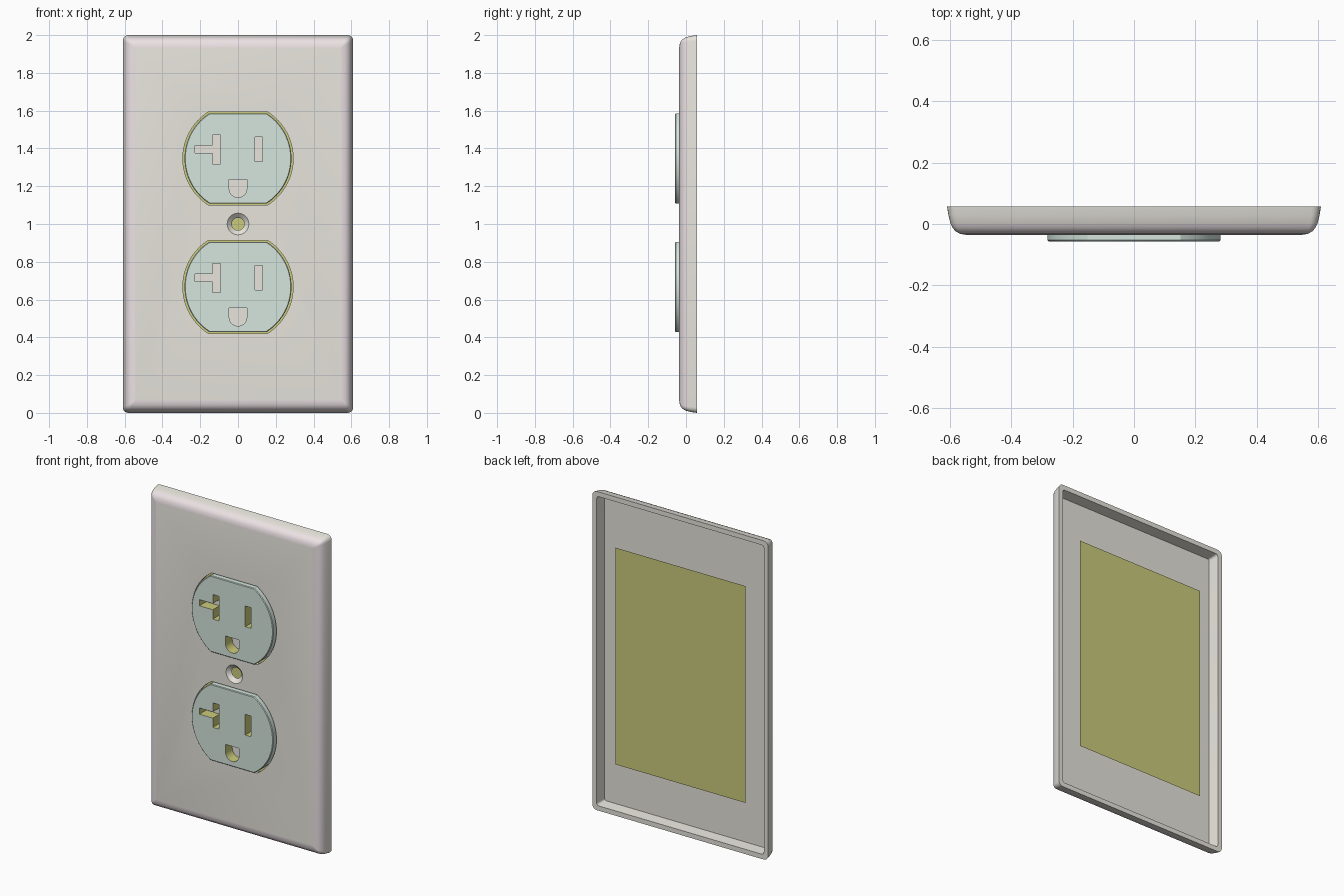
import bpy, bmesh
from math import sin, cos, pi, asin

if "Cube" in bpy.data.objects:
    bpy.data.objects.remove(bpy.data.objects["Cube"])


def material(name, rgb):
    m = bpy.data.materials.new(name)
    m.diffuse_color = (*rgb, 1)
    m.use_nodes = True
    m.node_tree.nodes["Principled BSDF"].inputs["Base Color"].default_value = m.diffuse_color
    return m


BEIGE = material("beige", (0.80, 0.78, 0.72))
PINK = material("pink_tint", (0.84, 0.76, 0.78))
TEAL = material("pale_teal", (0.66, 0.79, 0.73))
OLIVE = material("olive", (0.60, 0.60, 0.20))


def loft(bm, loops, mats=None):
    """Closed solid through (points, y) loops; mats gives one slot per band."""
    rings = [[bm.verts.new((x, y, z)) for x, z in pts] for pts, y in loops]
    n = len(rings[0])
    for k, (a, b) in enumerate(zip(rings, rings[1:])):
        for i in range(n):
            f = bm.faces.new((a[i], a[(i + 1) % n], b[(i + 1) % n], b[i]))
            f.material_index = mats[k] if mats else 0
    return bm.faces.new(rings[0]), bm.faces.new(rings[-1])


def finish(bm, name, mats):
    bmesh.ops.recalc_face_normals(bm, faces=bm.faces)
    me = bpy.data.meshes.new(name)
    bm.to_mesh(me)
    bm.free()
    for m in mats:
        me.materials.append(m)
    ob = bpy.data.objects.new(name, me)
    bpy.context.collection.objects.link(ob)
    return ob


def activate(ob):
    bpy.ops.object.select_all(action='DESELECT')
    ob.select_set(True)
    bpy.context.view_layer.objects.active = ob


def cut(ob, cutter):
    activate(ob)
    mod = ob.modifiers.new("cut", 'BOOLEAN')
    mod.object = cutter
    mod.operation = 'DIFFERENCE'
    mod.solver = 'EXACT'
    mod.material_mode = 'TRANSFER'
    bpy.ops.object.modifier_apply(modifier=mod.name)
    bpy.data.objects.remove(cutter)
    bpy.ops.object.shade_smooth_by_angle(angle=pi / 6)


def rounded_rect(inset, seg=5):
    hw, hh = 0.61 - inset, 1.0 - inset
    r = max(0.03 - 0.5 * inset, 0.004)
    pts = []
    for q, (sx, sz) in enumerate([(1, 1), (-1, 1), (-1, -1), (1, -1)]):
        for i in range(seg + 1):
            a = pi / 2 * (q + i / seg)
            pts.append((sx * (hw - r) + r * cos(a), 1 + sz * (hh - r) + r * sin(a)))
    return pts


def clipped_circle(r, h, cz, seg=24):
    """Circle with flat top and bottom."""
    a0 = asin(h / r)
    side = [(-a0 + 2 * a0 * i / seg) for i in range(seg + 1)]
    return [(r * cos(a + t), cz + r * sin(a + t)) for t in (0, pi) for a in side]


def circle(r, cz, seg=32):
    return [(r * cos(2 * pi * i / seg), cz + r * sin(2 * pi * i / seg)) for i in range(seg)]


CENTRES = {"upper": 1.347, "lower": 0.667}

# Wall plate: hollow back, rounded front edge
bm = bmesh.new()
profile = [(0.036, -0.013), (0.03, 0.057), (0, 0.057), (0.004, 0.03), (0.011, 0.002),
           (0.018, -0.013), (0.028, -0.024), (0.042, -0.032), (0.065, -0.036)]
loft(bm, [(rounded_rect(i), y) for i, y in profile], [0, 0, 0, 0, 1, 1, 1, 1])
plate = finish(bm, "wall_plate", [BEIGE, PINK])

# Socket openings and countersunk screw hole
bm = bmesh.new()
for cz in CENTRES.values():
    hole = clipped_circle(0.292, 0.246, cz)
    loft(bm, [(hole, -0.1), (hole, 0.03)])
loft(bm, [(circle(r, 1.0), y) for r, y in [(0.075, -0.052), (0.033, -0.014), (0.033, 0.03)]])
cut(plate, finish(bm, "plate_cutter", [BEIGE]))

# Sockets with blade slots and ground hole
for name, cz in CENTRES.items():
    bm = bmesh.new()
    loft(bm, [(clipped_circle(0.283 - d, 0.239 - d, cz), y)
              for d, y in [(0, 0.02), (0, -0.053), (0.004, -0.057)]])
    socket = finish(bm, name + "_socket", [TEAL])

    tee = [(-0.135, 0.125), (-0.092, 0.125), (-0.092, -0.029), (-0.135, -0.029),
           (-0.135, 0.029), (-0.228, 0.029), (-0.228, 0.068), (-0.135, 0.068)]
    blade = [(0.09, -0.017), (0.13, -0.017), (0.13, 0.113), (0.09, 0.113)]
    ground = [(-0.047, -0.112), (0.047, -0.112)] + [
        (0.047 * cos(pi * i / 12), -0.16 - 0.047 * sin(pi * i / 12)) for i in range(13)]
    bm = bmesh.new()
    for shape in (tee, blade, ground):
        pts = [(x, cz + z) for x, z in shape]
        _, floor = loft(bm, [(pts, -0.1), (pts, 0.01)])
        floor.material_index = 1
    cut(socket, finish(bm, "slot_cutter", [OLIVE, BEIGE]))

# Flat backing sheet behind the sockets
bm = bmesh.new()
bm.faces.new([bm.verts.new((x, 0.054, z))
              for x, z in [(-0.45, 0.32), (-0.45, 1.68), (0.45, 1.68), (0.45, 0.32)]])
finish(bm, "backing_sheet", [OLIVE])
